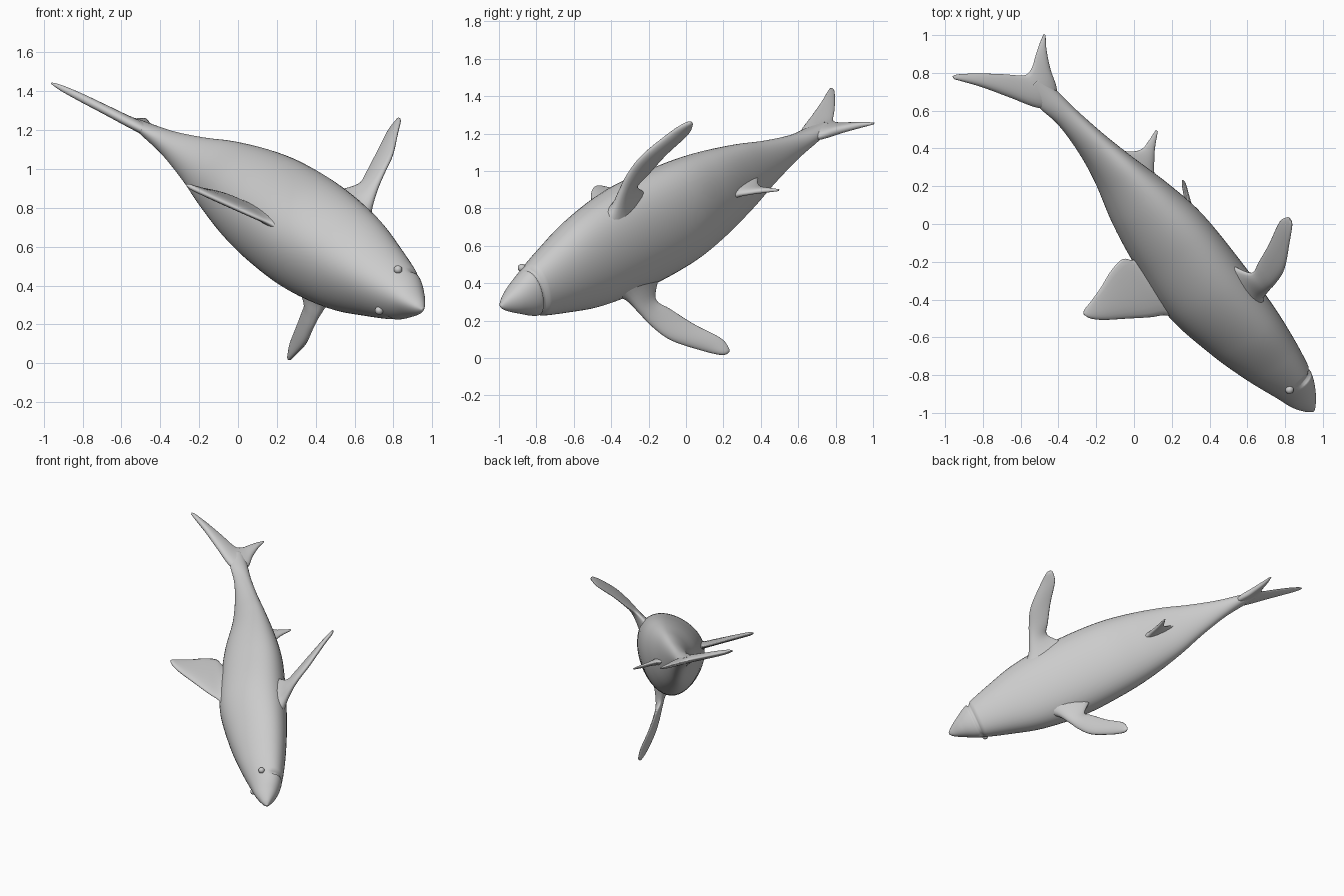
import bpy, bmesh, math
from mathutils import Matrix, Vector

if "Cube" in bpy.data.objects:
    bpy.data.objects.remove(bpy.data.objects["Cube"])

# Swimming pose: local x runs nose to tail, z points to the back fin
NOSE = Vector((0.95, -0.99, 0.275))
AXIS = Vector((-0.60, 0.70, 0.39)).normalized()
UP = Vector((-0.685, -0.699, 0.202))
UP = (UP - AXIS * UP.dot(AXIS)).normalized()
SIDE = UP.cross(AXIS)
POSE = Matrix((AXIS, SIDE, UP)).transposed().to_4x4()
POSE.translation = NOSE

skin = bpy.data.materials.new("light_grey_skin")
skin.diffuse_color = (0.6, 0.6, 0.6, 1)
skin.use_nodes = True
skin.node_tree.nodes["Principled BSDF"].inputs["Base Color"].default_value = skin.diffuse_color


def smooth_rows(rows, n):
    """Catmull-Rom interpolation through rows of numbers."""
    out = []
    for i in range(len(rows) - 1):
        a, b, c, d = (Vector(rows[max(0, min(len(rows) - 1, i + k))]) for k in (-1, 0, 1, 2))
        for j in range(n):
            t = j / n
            out.append(b + 0.5 * t * ((c - a) + t * ((2 * a - 5 * b + 4 * c - d)
                                                      + t * (3 * (b - c) + d - a))))
    return out + [Vector(rows[-1])]


def loft(name, rings, mirror=False):
    """Skin a list of closed rings, cap both ends."""
    bm = bmesh.new()
    loops = [[bm.verts.new(p) for p in ring] for ring in rings]
    m = len(loops[0])
    for r, s in zip(loops, loops[1:]):
        for i in range(m):
            bm.faces.new((r[i], r[(i + 1) % m], s[(i + 1) % m], s[i]))
    bm.faces.new(loops[0])
    bm.faces.new(loops[-1])
    bmesh.ops.recalc_face_normals(bm, faces=bm.faces)
    return finish(name, bm, mirror)


def finish(name, bm, mirror):
    me = bpy.data.meshes.new(name)
    bm.to_mesh(me)
    bm.free()
    me.materials.append(skin)
    ob = bpy.data.objects.new(name, me)
    bpy.context.collection.objects.link(ob)
    if mirror:
        ob.modifiers.new("other_side", "MIRROR").use_axis = (False, True, False)
    ob.matrix_world = POSE
    for p in me.polygons:
        p.use_smooth = True
    return ob


def fin(name, rows, normal, mirror=False):
    """rows: leading x, y, z, trailing x, y, z, half thickness."""
    n = Vector(normal).normalized()
    rings = []
    for r in smooth_rows(rows, 5):
        lead, trail = Vector(r[0:3]), Vector(r[3:6])
        mid, half = (lead + trail) / 2, (trail - lead) / 2
        ring = []
        for k in range(20):
            f = 2 * math.pi * k / 20
            # thickest towards the leading edge
            ring.append(mid + half * math.cos(f)
                        + n * r[6] * math.sin(f) * (1 - 0.3 * math.cos(f)))
        rings.append(ring)
    return loft(name, rings, mirror)


# Body: position, centre height, half height, half width
stations = [
    (0, 0, .008, .008), (.03, 0, .036, .036), (.1, -.005, .08, .078),
    (.2, -.01, .115, .13), (.4, 0, .165, .195), (.65, .012, .208, .262),
    (.97, .02, .238, .295), (1.3, -.005, .22, .285), (1.55, -.015, .178, .25),
    (1.8, -.027, .115, .19), (2.0, -.028, .08, .125), (2.2, -.022, .062, .07),
    (2.35, -.008, .065, .042), (2.48, 0, .05, .022)]
rings = []
for s, c, h, w in smooth_rows(stations, 14):
    ring = []
    for k in range(48):
        f = 2 * math.pi * k / 48
        below = max(0, -math.cos(f) + 0.1)
        # mouth slit: narrow groove across the underside
        cut = 1 - 0.16 * min(1, 3 * below) * math.exp(-((s - 0.215) / 0.009) ** 2)
        ring.append(Vector((s, w * math.sin(f) * (1 - 0.22 * math.cos(f)) * cut,
                            c + h * math.cos(f) * cut)))
    rings.append(ring)
loft("body", rings)

# Back fin
fin("back_fin", [
    (.86, 0, .17, 1.42, 0, .12, .05), (.94, 0, .235, 1.35, 0, .2, .03),
    (1.0, 0, .275, 1.40, 0, .25, .022), (1.05, 0, .34, 1.40, 0, .34, .02),
    (1.14, 0, .44, 1.375, 0, .44, .018), (1.23, 0, .54, 1.36, 0, .53, .015),
    (1.29, 0, .59, 1.355, 0, .58, .012), (1.33, 0, .605, 1.345, 0, .602, .004)],
    (0, 1, 0))

# Belly fin
fin("belly_fin", [
    (1.46, 0, -.13, 1.9, 0, -.08, .04), (1.6, 0, -.175, 1.80, 0, -.165, .022),
    (1.67, 0, -.23, 1.765, 0, -.22, .015), (1.72, 0, -.28, 1.77, 0, -.275, .012),
    (1.77, 0, -.345, 1.785, 0, -.345, .005)], (0, 1, 0))

# Side fins, mirrored
fin("side_fins", [
    (.68, .19, -.10, 1.10, .21, -.10, .07), (.77, .26, -.13, 1.0, .29, -.13, .04),
    (.825, .36, -.16, .96, .345, -.16, .026), (.865, .447, -.195, 1.0, .40, -.21, .022),
    (.93, .546, -.26, 1.075, .503, -.293, .02), (1.06, .644, -.355, 1.165, .605, -.39, .016),
    (1.13, .685, -.41, 1.18, .665, -.425, .012), (1.16, .69, -.425, 1.175, .685, -.428, .004)],
    (.1, .62, .78), True)

# Tail fin from upper tip to lower tip
fin("tail_fin", [
    (2.82, 0, .308, 2.84, 0, .305, .005), (2.765, 0, .275, 2.82, 0, .27, .014),
    (2.67, 0, .22, 2.74, 0, .185, .02), (2.52, 0, .145, 2.64, 0, .09, .023),
    (2.36, 0, .065, 2.56, 0, .02, .026), (2.30, 0, -.01, 2.54, 0, -.015, .028),
    (2.36, 0, -.08, 2.55, 0, -.06, .024), (2.46, 0, -.12, 2.58, 0, -.11, .02),
    (2.56, 0, -.175, 2.61, 0, -.165, .014), (2.62, 0, -.222, 2.635, 0, -.222, .005)],
    (0, 1, 0))

# Eyes
bm = bmesh.new()
bmesh.ops.create_uvsphere(bm, u_segments=16, v_segments=10, radius=0.022,
                          matrix=Matrix.Translation((.235, .117, .05)))
finish("eyes", bm, True)
